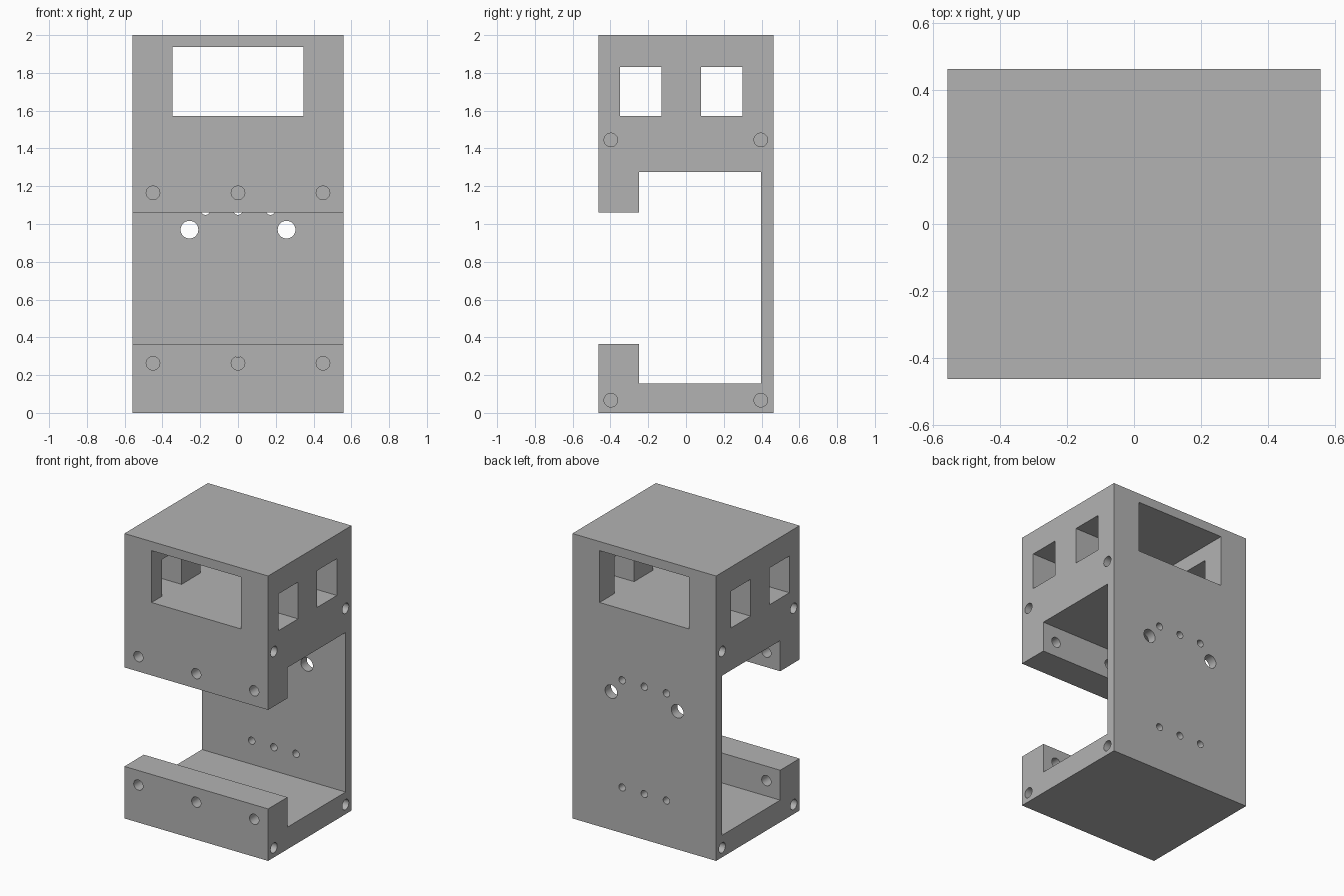
import bpy
import bmesh
from math import radians
from mathutils import Matrix, Vector

default = bpy.data.objects.get("Cube")
if default:
    bpy.data.objects.remove(default, do_unlink=True)

W, D, H = 0.558, 0.463, 2.0   # half width, half depth, height

grey = bpy.data.materials.new("plain_grey")
grey.use_nodes = True
colour = (0.45, 0.45, 0.45, 1)
grey.diffuse_color = colour
grey.node_tree.nodes["Principled BSDF"].inputs["Base Color"].default_value = colour


def make_object(name, bm):
    bmesh.ops.recalc_face_normals(bm, faces=bm.faces)
    mesh = bpy.data.meshes.new(name)
    bm.to_mesh(mesh)
    bm.free()
    mesh.materials.append(grey)
    obj = bpy.data.objects.new(name, mesh)
    bpy.context.collection.objects.link(obj)
    return obj


def box_cutter(name, low, high):
    low, high = Vector(low), Vector(high)
    bm = bmesh.new()
    bmesh.ops.create_cube(bm, size=1, matrix=Matrix.Translation((low + high) / 2)
                          @ Matrix.Diagonal((*(high - low), 1)))
    return make_object(name, bm)


def hole_cutter(name, centres, axis, radius, length):
    """One cutter holding several separate cylinders along x or y."""
    turn = Matrix.Rotation(radians(90), 4, "Y" if axis == "x" else "X")
    bm = bmesh.new()
    for centre in centres:
        bmesh.ops.create_cone(bm, cap_ends=True, segments=32, radius1=radius,
                              radius2=radius, depth=length,
                              matrix=Matrix.Translation(centre) @ turn)
    return make_object(name, bm)


# Housing: side profile (y, z) extruded across the width
profile = [(-D, 0), (D, 0), (D, H), (-D, H), (-D, 1.06), (-0.248, 1.06),
           (-0.248, 1.275), (0.397, 1.275), (0.397, 0.155), (-0.248, 0.155),
           (-0.248, 0.365), (-D, 0.365)]
bm = bmesh.new()
side = bm.faces.new([bm.verts.new((-W, y, z)) for y, z in profile])
swept = bmesh.ops.extrude_face_region(bm, geom=[side])
bmesh.ops.translate(bm, vec=(2 * W, 0, 0),
                    verts=[g for g in swept["geom"] if isinstance(g, bmesh.types.BMVert)])
housing = make_object("housing", bm)

cutters = [
    # Window tunnel front to back, and two crossing it side to side
    box_cutter("main_window_cutter", (-0.347, -1, 1.572), (0.347, 1, 1.936)),
    box_cutter("front_side_window_cutter", (-1, -0.35, 1.572), (1, -0.13, 1.83)),
    box_cutter("back_side_window_cutter", (-1, 0.08, 1.572), (1, 0.30, 1.83)),
    # Screw holes through the front lips
    hole_cutter("lip_hole_cutter",
                [(x, -0.36, z) for x in (-0.45, 0, 0.45) for z in (0.263, 1.165)],
                "y", 0.036, 0.3),
    # Blind screw holes in both sides
    hole_cutter("side_hole_cutter",
                [(x, y, z) for x in (-W, W) for y in (-0.398, 0.396) for z in (0.067, 1.445)],
                "x", 0.036, 0.4),
    # Large and small holes through the back wall
    hole_cutter("large_back_hole_cutter", [(x, 0.43, 0.97) for x in (-0.257, 0.257)],
                "y", 0.047, 0.2),
    hole_cutter("small_back_hole_cutter",
                [(x, 0.43, z) for x in (-0.172, 0, 0.172) for z in (0.32, 1.073)],
                "y", 0.025, 0.2),
]

# Cut the openings, then drop the cutters
for cutter in cutters:
    cutter.hide_render = True
    cut = housing.modifiers.new(cutter.name, "BOOLEAN")
    cut.operation = "DIFFERENCE"
    cut.solver = "EXACT"
    cut.object = cutter

bpy.context.view_layer.update()
graph = bpy.context.evaluated_depsgraph_get()
result = bpy.data.meshes.new_from_object(housing.evaluated_get(graph))
housing.modifiers.clear()
housing.data = result
for cutter in cutters:
    bpy.data.objects.remove(cutter, do_unlink=True)

# Round hole walls, crisp edges
for obj in bpy.context.selected_objects:
    obj.select_set(False)
housing.select_set(True)
bpy.context.view_layer.objects.active = housing
bpy.ops.object.shade_smooth_by_angle(angle=radians(30))
